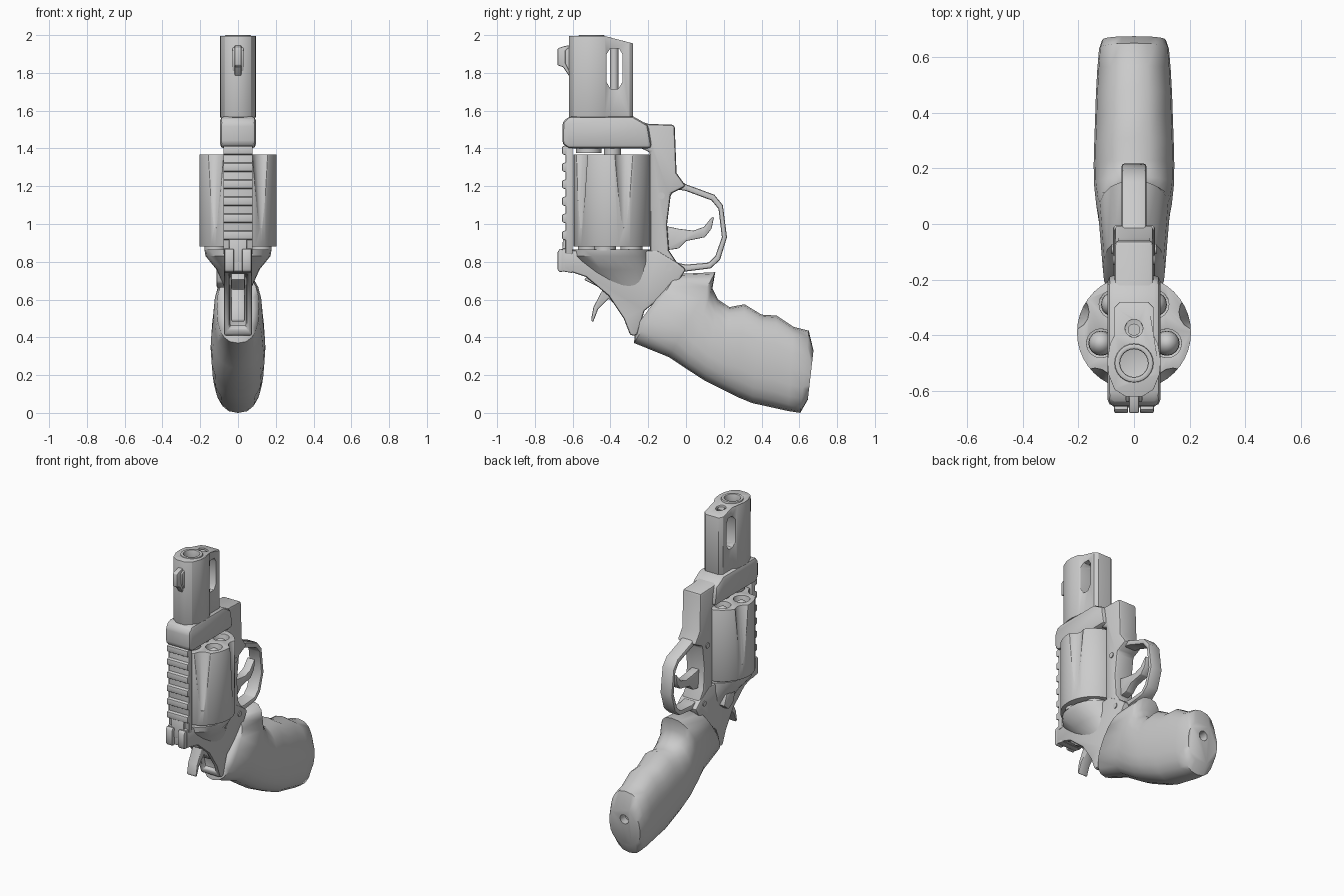
import bpy, bmesh, math
from mathutils import Vector, Matrix


def make(name, bm):
    bmesh.ops.recalc_face_normals(bm, faces=bm.faces)
    me = bpy.data.meshes.new(name)
    bm.to_mesh(me)
    bm.free()
    ob = bpy.data.objects.new(name, me)
    bpy.context.collection.objects.link(ob)
    return ob


def finish(ob, bevel=0.0, cutters=(), segs=2, angle=35):
    """Cut, bevel, apply and smooth a part; cutters are removed."""
    for c in cutters:
        m = ob.modifiers.new("cut", 'BOOLEAN')
        m.operation, m.solver, m.object = 'DIFFERENCE', 'EXACT', c
    if bevel:
        m = ob.modifiers.new("bevel", 'BEVEL')
        m.width, m.segments, m.limit_method = bevel, segs, 'ANGLE'
        m.angle_limit = math.radians(35)
    dg = bpy.context.evaluated_depsgraph_get()
    dg.update()
    me = bpy.data.meshes.new_from_object(ob.evaluated_get(dg))
    ob.modifiers.clear()
    ob.data = me
    for c in cutters:
        bpy.data.objects.remove(c)
    bpy.ops.object.select_all(action='DESELECT')
    ob.select_set(True)
    bpy.context.view_layer.objects.active = ob
    bpy.ops.object.shade_smooth_by_angle(angle=math.radians(angle))
    return ob


def prism(name, pts, hw, cx=0.0):
    """Side profile (y, z) given thickness along x."""
    return loft(name, [[(x, y, z) for y, z in pts] for x in (cx - hw, cx + hw)])


def loft(name, rings):
    bm = bmesh.new()
    vs = [[bm.verts.new(p) for p in r] for r in rings]
    n = len(vs[0])
    for a, b in zip(vs, vs[1:]):
        for i in range(n):
            bm.faces.new((a[i], a[(i + 1) % n], b[(i + 1) % n], b[i]))
    bm.faces.new(vs[0])
    bm.faces.new(vs[-1])
    return make(name, bm)


def rod(name, x, y, z0, z1, r, n=20, r2=None):
    bm = bmesh.new()
    bmesh.ops.create_cone(bm, cap_ends=True, segments=n, radius1=r, radius2=r2 or r, depth=z1 - z0,
                          matrix=Matrix.Translation((x, y, (z0 + z1) / 2)))
    return make(name, bm)


def pin(name, y, z, hw, r):
    return prism(name, [(y + r * math.cos(a * math.pi / 6), z + r * math.sin(a * math.pi / 6)) for a in range(12)], hw)


# barrel shroud with muzzle, bore and side slot
half = [(0.03, -0.62), (0.07, -0.595), (0.092, -0.54), (0.096, -0.49), (0.086, -0.43),
        (0.07, -0.40), (0.07, -0.30), (0.05, -0.28)]
outline = half + [(-x, y) for x, y in reversed(half)]
shroud = loft("barrel_shroud", [[(x, y, 1.565) for x, y in outline],
                                [(x, y, 1.995 - max(0, y + 0.43) * 0.26) for x, y in outline]])
slot = [(-0.42, 1.75), (-0.4, 1.715), (-0.36, 1.715), (-0.337, 1.75),
        (-0.337, 1.9), (-0.355, 1.93), (-0.4, 1.93), (-0.42, 1.9)]
finish(shroud, 0.008, [prism("slot_cutter", slot, 0.2),
                       rod("bore_cutter", 0, -0.5, 1.7, 2.1, 0.052),
                       rod("rod_cutter", 0, -0.375, 1.6, 2.1, 0.032)])
muzzle = rod("muzzle_ring", 0, -0.5, 1.9, 2.0, 0.07, 24)
finish(muzzle, 0.006, [rod("muzzle_cutter", 0, -0.5, 1.8, 2.1, 0.05, 24)])
finish(rod("ejector_rod", 0, -0.38, 1.36, 1.97, 0.022, 12))
finish(rod("ejector_collar", 0, -0.39, 1.36, 1.42, 0.045, 16))
finish(rod("barrel_stub", 0, -0.515, 1.375, 1.45, 0.068, 20), 0,
       [rod("stub_cutter", 0, -0.515, 1.3, 1.44, 0.048)])

# front sight
finish(prism("front_sight", [(-0.6, 1.95), (-0.65, 1.94), (-0.68, 1.93), (-0.68, 1.84),
                             (-0.65, 1.83), (-0.61, 1.77)], 0.018), 0.006)
finish(prism("front_sight_base", [(-0.6, 1.95), (-0.64, 1.92), (-0.64, 1.85), (-0.6, 1.77)], 0.03), 0.006)

# frame: front block, yoke, top strap, rear body
finish(prism("frame_front", [(-0.62, 1.57), (-0.28, 1.57), (-0.2, 1.525), (-0.18, 1.4), (-0.62, 1.4),
                             (-0.655, 1.42), (-0.655, 1.54)], 0.095), 0.025)
finish(prism("frame_yoke", [(-0.26, 1.55), (-0.2, 1.53), (-0.06, 1.525), (-0.05, 1.27), (0.0, 1.2),
                            (-0.08, 1.16), (-0.1, 1.0), (-0.09, 0.86), (-0.05, 0.8), (-0.05, 0.74),
                            (-0.19, 0.74), (-0.19, 1.38), (-0.26, 1.41)], 0.07), 0.015)
finish(prism("top_strap", [(-0.638, 0.84), (-0.6, 0.84), (-0.6, 1.42), (-0.638, 1.42)], 0.078), 0.006)
for i in range(6):
    z = 0.94 + i * 0.09
    finish(prism(f"strap_rib_{i}", [(-0.63, z - 0.028), (-0.656, z - 0.02), (-0.656, z + 0.02),
                                    (-0.63, z + 0.028)], 0.078), 0.005)
rear = prism("frame_rear", [(-0.65, 0.86), (-0.15, 0.86), (-0.05, 0.8), (0.0, 0.76), (-0.05, 0.68),
                            (-0.12, 0.62), (-0.22, 0.54), (-0.26, 0.41), (-0.295, 0.41), (-0.33, 0.5),
                            (-0.41, 0.62), (-0.53, 0.72), (-0.65, 0.76)], 0.075)
finish(rear, 0.012, [prism("hammer_slot_cutter", [(-0.6, 0.6), (-0.56, 0.76), (-0.42, 0.72),
                                                  (-0.31, 0.56), (-0.285, 0.46), (-0.35, 0.42)], 0.045)])


def oval(z, hw, y0, y1, n=24):
    return [(hw * math.cos(2 * math.pi * i / n),
             (y0 + y1) / 2 + (y1 - y0) / 2 * math.sin(2 * math.pi * i / n), z) for i in range(n)]


# flared recoil shield behind the cylinder, one flank each side of the hammer slot
shield = loft("recoil_shield", [oval(0.865, 0.178, -0.6, -0.19), oval(0.83, 0.172, -0.6, -0.19),
                                oval(0.76, 0.115, -0.54, -0.18), oval(0.66, 0.07, -0.42, -0.17)])
finish(shield, 0, [prism("shield_cutter", [(-0.7, 0.5), (-0.7, 0.76), (-0.45, 0.74), (-0.31, 0.56),
                                           (-0.3, 0.5)], 0.045)])

# fluted five-shot cylinder with chambers and bullets
CY = -0.39
polar = lambda r, deg: (r * math.cos(math.radians(deg)), CY + r * math.sin(math.radians(deg)))
cuts = []
for k in range(5):
    cuts.append(rod("chamber_cutter", *polar(0.125, 270 + 72 * k), 1.28, 1.5, 0.052, 16))
    cuts.append(rod("flute_cutter", *polar(0.238, 306 + 72 * k), 0.98, 1.5, 0.035, 16, 0.075))
finish(rod("cylinder", 0, CY, 0.88, 1.367, 0.205, 40), 0.008, cuts)
for k in range(5):
    x, y = polar(0.125, 270 + 72 * k)
    bm = bmesh.new()
    bmesh.ops.create_uvsphere(bm, u_segments=16, v_segments=10, radius=0.045,
                              matrix=Matrix.Translation((x, y, 1.30)) @ Matrix.Diagonal((1, 1, 1.3, 1)))
    finish(make(f"bullet_{k}", bm))
    finish(rod(f"cartridge_rim_{k}", x, y, 0.86, 0.885, 0.058, 16))

# trigger guard and trigger
guard_outer = [(-0.06, 1.25), (0.0, 1.21), (0.15, 1.155), (0.195, 1.1), (0.217, 0.93), (0.18, 0.81),
               (0.13, 0.765), (-0.07, 0.74)]
guard_inner = [(-0.07, 0.8), (0.0, 0.785), (0.12, 0.795), (0.155, 0.83), (0.19, 0.93), (0.172, 1.08),
               (0.135, 1.125), (0.0, 1.175), (-0.09, 1.19)]
finish(prism("trigger_guard", guard_outer + guard_inner, 0.045), 0.01)
finish(prism("trigger", [(-0.11, 0.99), (-0.04, 0.975), (0.04, 0.965), (0.095, 0.985), (0.14, 1.04),
                         (0.148, 1.035), (0.135, 0.975), (0.1, 0.93), (0.05, 0.92), (0.0, 0.91),
                         (-0.04, 0.87), (-0.11, 0.86)], 0.028), 0.008)

# hammer with curved spur
finish(prism("hammer", [(-0.54, 0.705), (-0.44, 0.655), (-0.49, 0.56), (-0.503, 0.49), (-0.492, 0.48),
                        (-0.465, 0.55), (-0.41, 0.605), (-0.34, 0.54), (-0.3, 0.6), (-0.38, 0.72),
                        (-0.48, 0.76)], 0.036), 0.008)

# rear sight: base, tongue and two notch posts
finish(prism("rear_sight_base", [(-0.655, 0.87), (-0.61, 0.87), (-0.6, 0.74), (-0.655, 0.75)], 0.074), 0.006)
finish(prism("rear_sight_tongue", [(-0.65, 0.94), (-0.62, 0.94), (-0.62, 0.8), (-0.66, 0.8)], 0.048), 0.006)
for s, side in ((-1, "left"), (1, "right")):
    finish(prism(f"rear_sight_post_{side}", [(-0.64, 0.86), (-0.668, 0.87), (-0.68, 0.85), (-0.68, 0.76),
                                             (-0.67, 0.745), (-0.64, 0.75)], 0.025, s * 0.046), 0.006)

# grip: rounded sections from finger side to back side
stations = [((-0.13, 0.64), (-0.27, 0.45), 0.085), ((-0.05, 0.735), (-0.275, 0.37), 0.112),
            ((0.155, 0.745), (-0.09, 0.295), 0.128), ((0.14, 0.66), (0.0, 0.235), 0.136),
            ((0.17, 0.6), (0.1, 0.17), 0.143), ((0.23, 0.56), (0.19, 0.125), 0.145),
            ((0.31, 0.575), (0.27, 0.085), 0.143), ((0.4, 0.52), (0.35, 0.052), 0.14),
            ((0.48, 0.515), (0.45, 0.03), 0.137), ((0.57, 0.455), (0.54, 0.01), 0.132),
            ((0.65, 0.435), (0.605, 0.0), 0.126), ((0.675, 0.33), (0.645, 0.07), 0.115)]
rings = []
for f, b, w in stations:
    f, b = Vector((0, *f)), Vector((0, *b))
    ring = []
    for i in range(20):
        c, s = math.cos(math.pi * i / 10), math.sin(math.pi * i / 10)
        c, s = (math.copysign(abs(v) ** 0.82, v) for v in (c, s))
        p = (f + b) / 2 + (f - b) / 2 * c
        ring.append((w * s, p.y, p.z))
    rings.append(ring)
butt_hole = pin("butt_hole_cutter", 0, 0, 0.06, 0.032)
butt_hole.matrix_world = Matrix.Translation((0, 0.67, 0.25)) @ Matrix.Rotation(math.pi / 2, 4, 'Z')
finish(loft("grip", rings), 0, [butt_hole], angle=50)

# frame pins and thumb latch
finish(pin("guard_pin_upper", -0.13, 1.15, 0.076, 0.018))
finish(pin("guard_pin_lower", -0.09, 0.77, 0.08, 0.018))
finish(prism("thumb_latch", [(-0.38, 0.78), (-0.28, 0.78), (-0.25, 0.7), (-0.3, 0.66), (-0.35, 0.69)],
             0.025, -0.09), 0.01)
